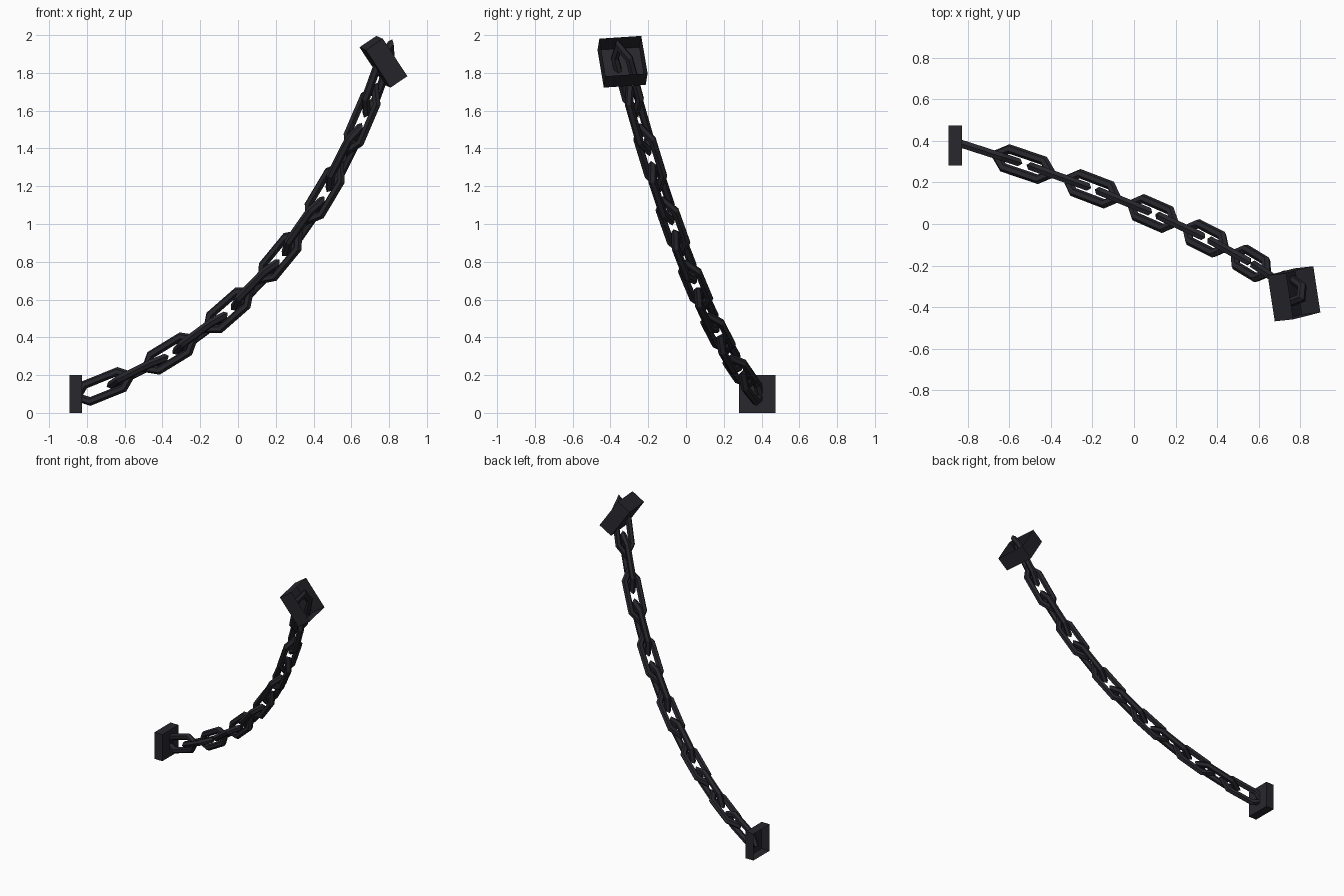
import bpy, bmesh, math
from mathutils import Vector

if "Cube" in bpy.data.objects:
    bpy.data.objects.remove(bpy.data.objects["Cube"])

iron = bpy.data.materials.new("dark_iron")
iron.diffuse_color = (0.02, 0.02, 0.026, 1)
iron.use_nodes = True
iron.node_tree.nodes["Principled BSDF"].inputs["Base Color"].default_value = iron.diffuse_color


def finish(name, bm):
    bmesh.ops.recalc_face_normals(bm, faces=bm.faces)
    mesh = bpy.data.meshes.new(name)
    bm.to_mesh(mesh)
    bm.free()
    mesh.materials.append(iron)
    bpy.context.collection.objects.link(bpy.data.objects.new(name, mesh))


def open_box(name, center, outward, across, width, height, depth):
    """Thin-walled anchor, open on the side facing away from the chain."""
    n = Vector(outward).normalized()
    u = Vector(across)
    u = (u - n * u.dot(n)).normalized()
    v = n.cross(u)
    bm = bmesh.new()
    rings = []
    for d in (-0.5, 0.5):
        rings.append([bm.verts.new(Vector(center) + n * d * depth
                                   + u * a * width + v * b * height)
                      for a, b in ((-.5, -.5), (.5, -.5), (.5, .5), (-.5, .5))])
    inner, outer = rings
    bm.faces.new(inner[::-1])
    for i in range(4):
        j = (i + 1) % 4
        bm.faces.new((inner[i], inner[j], outer[j], outer[i]))
    finish(name, bm)


def link(name, center, along, side, tip, straight, half_w, r, sides=6):
    """Six-cornered chain link: a mitred tube with pointed ends."""
    normal = along.cross(side)
    path = [(tip, 0), (straight, half_w), (-straight, half_w),
            (-tip, 0), (-straight, -half_w), (straight, -half_w)]
    path = [Vector(p) for p in path]
    bm = bmesh.new()
    rings = []
    for i, p in enumerate(path):
        d0 = (p - path[i - 1]).normalized()
        d1 = (path[(i + 1) % 6] - p).normalized()
        miter = (d0 - d1).normalized()
        stretch = 1 / math.sqrt((1 + d0.dot(d1)) / 2)
        ring = []
        for k in range(sides):
            t = 2 * math.pi * k / sides
            q = p + miter * math.cos(t) * r * stretch
            ring.append(bm.verts.new(center + along * q.x + side * q.y
                                     + normal * math.sin(t) * r))
        rings.append(ring)
    for i in range(6):
        a, b = rings[i], rings[(i + 1) % 6]
        for k in range(sides):
            m = (k + 1) % sides
            bm.faces.new((a[k], a[m], b[m], b[k]))
    finish(name, bm)


# Anchors at both ends
open_box("lower_anchor", (-0.86, 0.377, 0.1), (-1, 0, 0), (0, 1, 0), 0.192, 0.2, 0.066)
open_box("upper_anchor", (0.77, -0.336, 1.859), (0.83, 0.09, 0.56),
         (-0.034, 0.223, 0.015), 0.225, 0.24, 0.108)

# Chain links along a sagging curve, every second one turned a quarter
P0, P1, P2 = Vector((-0.71, 0.347, 0.14)), Vector((0.30, 0.0225, 0.545)), Vector((0.742, -0.31, 1.77))
COUNT = 12
for i in range(COUNT):
    t = i / (COUNT - 1)
    center = P0 * (1 - t) ** 2 + P1 * 2 * t * (1 - t) + P2 * t ** 2
    slope = (P1 - P0) * 2 * (1 - t) + (P2 - P1) * 2 * t
    step = slope.length / (COUNT - 1)
    along = slope.normalized()
    level = Vector((0, 0, 1)).cross(along).normalized()
    side = level if i % 2 else along.cross(level)
    link(f"chain_link_{i + 1}", center, along, side,
         0.77 * step, 0.48 * step, 0.047, 0.022)
